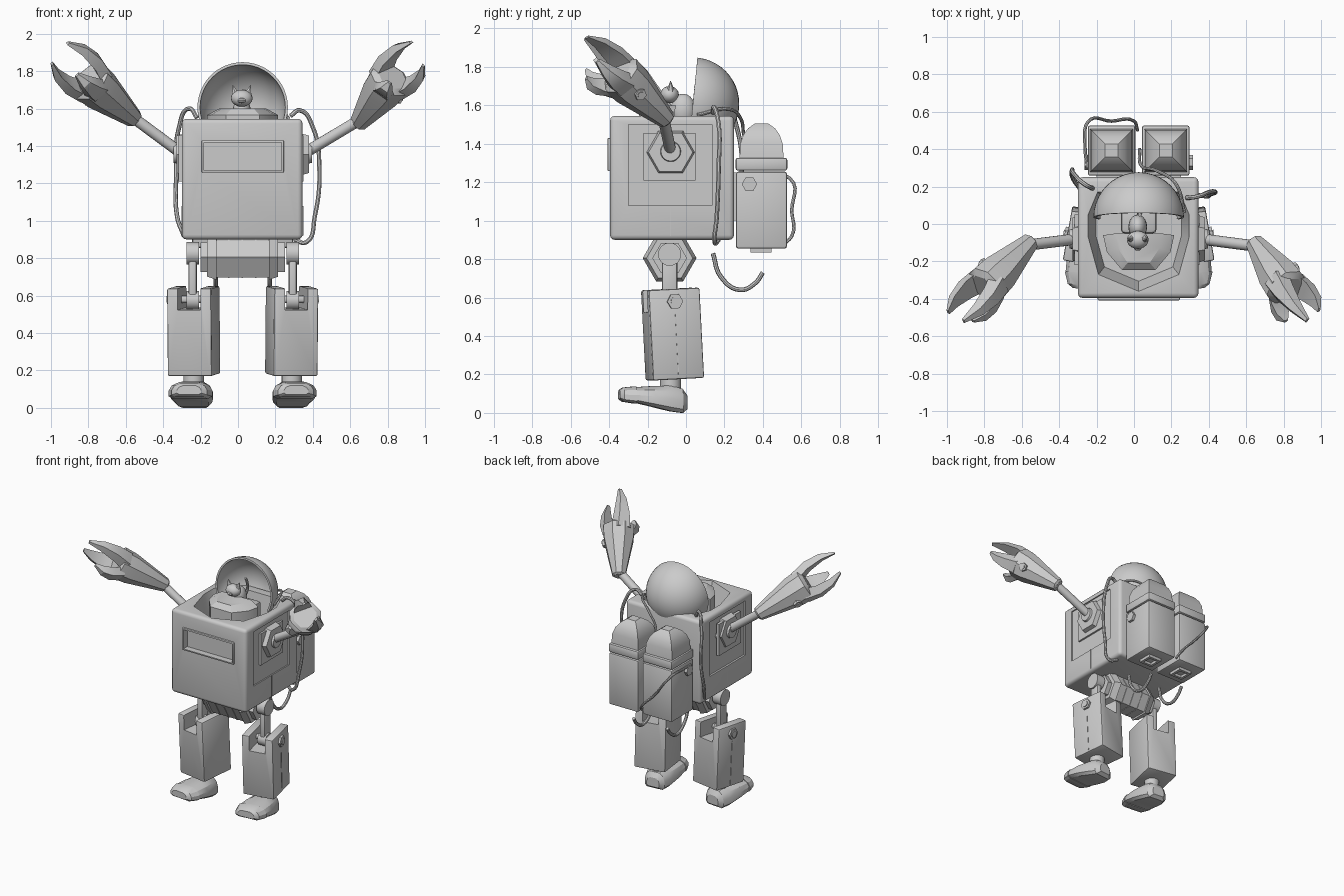
import bpy, bmesh, math
from mathutils import Vector as V, Matrix

if "Cube" in bpy.data.objects:
    bpy.data.objects.remove(bpy.data.objects["Cube"])

GREY = bpy.data.materials.new("light grey")
GREY.diffuse_color = (0.6, 0.6, 0.6, 1)
GREY.use_nodes = True
GREY.node_tree.nodes["Principled BSDF"].inputs["Base Color"].default_value = GREY.diffuse_color
CX = 0.025   # centre line of the body


def finish(name, bm):
    bmesh.ops.recalc_face_normals(bm, faces=bm.faces)
    me = bpy.data.meshes.new(name)
    bm.to_mesh(me)
    bm.free()
    me.materials.append(GREY)
    ob = bpy.data.objects.new(name, me)
    bpy.context.collection.objects.link(ob)
    return ob


def apply(ob, kind, **opts):
    bpy.context.view_layer.objects.active = ob
    mod = ob.modifiers.new(kind, kind)
    for k, v in opts.items():
        setattr(mod, k, v)
    bpy.ops.object.modifier_apply(modifier=mod.name)


def box(name, lo, hi, bevel=0.0, segments=2):
    lo, hi = V(lo), V(hi)
    bm = bmesh.new()
    bmesh.ops.create_cube(bm, size=1)
    for v in bm.verts:
        v.co = (lo + hi) / 2 + v.co * (hi - lo)
    ob = finish(name, bm)
    if bevel:
        apply(ob, 'BEVEL', width=bevel, segments=segments)
    return ob


def cut(ob, cutter):
    apply(ob, 'BOOLEAN', operation='DIFFERENCE', object=cutter, solver='EXACT')
    bpy.data.objects.remove(cutter)


def loft(name, rings):
    bm = bmesh.new()
    vs = [[bm.verts.new(p) for p in r] for r in rings]
    n = len(rings[0])
    for a, b in zip(vs, vs[1:]):
        for i in range(n):
            bm.faces.new((a[i], a[(i + 1) % n], b[(i + 1) % n], b[i]))
    bm.faces.new(vs[0])
    bm.faces.new(vs[-1])
    return finish(name, bm)


def ring(c, d, r, n, turn=0.0):
    q = V(d).to_track_quat('Z', 'Y')
    return [V(c) + q @ V((r * math.cos(turn + 2 * math.pi * i / n),
                          r * math.sin(turn + 2 * math.pi * i / n), 0)) for i in range(n)]


def rod(name, a, b, r1, r2=None, n=16):
    d = V(b) - V(a)
    return loft(name, [ring(a, d, r1, n), ring(b, d, r1 if r2 is None else r2, n)])


def xprism(name, x0, x1, y, z, r, n=6, r2=None):
    # prism along x with corners pointing to front and back
    def sec(x, s):
        return [(x, y + s * math.cos(2 * math.pi * i / n), z + s * math.sin(2 * math.pi * i / n)) for i in range(n)]
    return loft(name, [sec(x0, r), sec(x1, r if r2 is None else r2)])


def ball(name, c, s, seg=20):
    bm = bmesh.new()
    bmesh.ops.create_uvsphere(bm, u_segments=seg, v_segments=seg // 2, radius=1)
    for v in bm.verts:
        v.co = V(c) + v.co * V(s)
    return finish(name, bm)


def cable(name, pts, r=0.012):
    cu = bpy.data.curves.new(name, 'CURVE')
    cu.dimensions = '3D'
    cu.bevel_depth, cu.bevel_resolution, cu.resolution_u = r, 2, 6
    cu.use_fill_caps = True
    sp = cu.splines.new('BEZIER')
    sp.bezier_points.add(len(pts) - 1)
    for bp, p in zip(sp.bezier_points, pts):
        bp.co = p
        bp.handle_left_type = bp.handle_right_type = 'AUTO'
    cu.materials.append(GREY)
    ob = bpy.data.objects.new(name, cu)
    bpy.context.collection.objects.link(ob)
    bpy.ops.object.select_all(action='DESELECT')
    ob.select_set(True)
    bpy.context.view_layer.objects.active = ob
    bpy.ops.object.convert(target='MESH')


# body with cockpit well, window and recessed side panels
body = box("body", (-0.30, -0.395, 0.90), (0.345, 0.25, 1.545), 0.025, 3)
half = [(0.22, 0.17), (0.27, 0.05), (0.27, -0.07), (0.215, -0.27)]
outline = half + [(0, -0.36)] + [(-x, y) for x, y in reversed(half)]
cut(body, loft("well", [[(CX + x * s, y * s, z) for x, y in outline] for s, z in ((0.85, 1.38), (1, 1.545), (1, 1.7))]))
for s in (-1, 1):
    x = CX + s * 0.3225
    cut(body, box("panel_cut", (x - 0.012, -0.30, 1.08), (x + 0.012, 0.135, 1.50)))
    box("shoulder_plate", (x - 0.02, -0.22, 1.21), (x + 0.002, 0.05, 1.455))
    box("side_seam", (x - 0.004, -0.084, 0.92), (x + 0.002, -0.08, 1.08))
frame = box("window_frame", (-0.195, -0.408, 1.257), (0.245, -0.36, 1.43), 0.006)
cut(frame, box("frame_cut", (-0.183, -0.5, 1.269), (0.233, -0.3, 1.418)))
cut(body, box("window_cut", (-0.183, -0.5, 1.269), (0.233, -0.36, 1.418)))

# cockpit console, seat and open dome
arc = [(0.19, -0.06), (0.17, -0.15), (0.09, -0.245), (-0.09, -0.245), (-0.17, -0.15), (-0.19, -0.06)]
loft("console", [[(CX + x * s, y * t, z) for x, y in arc]
                 for s, t, z in ((1, 1, 1.38), (1, 1, 1.565), (0.66, 0.85, 1.60))])
box("seat", (-0.07, -0.05, 1.38), (0.12, 0.12, 1.52), 0.02)
bm = bmesh.new()
bmesh.ops.create_uvsphere(bm, u_segments=40, v_segments=24, radius=0.242,
                          matrix=Matrix.Translation((CX, 0.035, 1.607)))
for co, no in (((0, 0.045, 1.70), (0, -1, 0.1)), ((0, 0, 1.50), (0, 0, -1))):
    bmesh.ops.bisect_plane(bm, geom=bm.verts[:] + bm.edges[:] + bm.faces[:],
                           plane_co=co, plane_no=no, clear_outer=True)
apply(finish("dome", bm), 'SOLIDIFY', thickness=0.014, offset=-1)

# small cat pilot
ball("cat_head", (0.02, -0.085, 1.655), (0.058, 0.048, 0.045))
ball("cat_body", (0.02, -0.015, 1.575), (0.05, 0.065, 0.085))
ball("cat_muzzle", (0.02, -0.125, 1.643), (0.022, 0.018, 0.015), 12)
for s in (-1, 1):
    rod("cat_ear", (0.02 + s * 0.033, -0.08, 1.675), (0.02 + s * 0.048, -0.08, 1.725), 0.022, 0.002, 6)
cable("cat_tail", [(0.02, 0.03, 1.54), (0.03, 0.07, 1.60), (0.035, 0.06, 1.67), (0.03, 0.05, 1.70)], 0.01)

# arms: shoulder joint, rod, flared forearm and three claws
arms = {
    -1: ((-0.555, -0.095, 1.545), (-0.79, -0.33, 1.745),
         ((-0.91, -0.52, 1.95), (-0.995, -0.47, 1.84), (-0.86, -0.52, 1.78))),
    1: ((0.645, -0.10, 1.525), (0.815, -0.34, 1.755),
        ((0.925, -0.515, 1.955), (0.99, -0.46, 1.83), (0.81, -0.52, 1.74)))}
for s, (a, b, tips) in arms.items():
    a, b = V(a), V(b)
    d = (b - a).normalized()
    x = CX + s * 0.31
    xprism("shoulder_hex", x, x + s * 0.045, -0.08, 1.355, 0.13, 6, 0.115)
    xprism("shoulder_hub", x, x + s * 0.06, -0.08, 1.36, 0.065, 20, 0.05)
    rod("upper_arm", (x + s * 0.02, -0.08, 1.362), a + d * 0.03, 0.03)
    L = (b - a).length
    loft("forearm", [ring(a + d * (L * t), d, r, 8, math.pi / 8)
                     for t, r in ((-0.03, 0.035), (0, 0.05), (0.06, 0.055), (0.75, 0.112), (1, 0.118), (1.06, 0.085))])
    n = (V((s, 0, 0)) - d * d.x * s).normalized()
    p = a + d * (L * 0.72)
    rod("forearm_bolt", p + n * 0.08, p + n * 0.118, 0.032, n=6)
    rod("forearm_bolt_cap", p + n * 0.08, p + n * 0.124, 0.018, n=10)
    for tip in tips:
        tip = V(tip)
        out = tip - b
        out = (out - d * out.dot(d)).normalized()
        side = d.cross(out)
        p0 = b + out * 0.075 - d * 0.04
        p3 = tip
        path = [(p0, 0.075, 0.035), (p0.lerp(p3, 0.35) + out * 0.03, 0.06, 0.03),
                (p0.lerp(p3, 0.7) + out * 0.03, 0.038, 0.022), (p3, 0.014, 0.007)]
        loft("claw", [[c + side * (i * w) + out * (j * t) for i, j in ((-1, -1), (1, -1), (0.6, 1), (-0.6, 1))]
                      for c, w, t in path])

# pelvis
xprism("pelvis", -0.125, 0.17, -0.085, 0.805, 0.125)
box("pelvis_block", (-0.125, -0.16, 0.78), (0.17, -0.01, 0.91))
for x in (-0.05, 0.022, 0.095):
    xprism("pelvis_rib", x - 0.004, x + 0.004, -0.085, 0.805, 0.129)
for s in (-1, 1):
    xprism("hip_hex", CX + s * 0.14, CX + s * 0.19, -0.085, 0.805, 0.14, 6, 0.12)
    xprism("hip_collar", CX + s * 0.19, CX + s * 0.225, -0.085, 0.805, 0.09, 6)

# legs
for s in (-1, 1):
    lx = CX + s * 0.2675          # thigh
    kx = CX + s * 0.262           # shin
    box("thigh_bar", (lx - 0.022, -0.125, 0.56), (lx + 0.022, -0.045, 0.82), 0.012)
    for z, r in ((0.825, 0.06), (0.575, 0.05)):
        xprism("thigh_knuckle", lx - 0.034, lx + 0.034, -0.085, z, r, 20)
    pivot = V((kx, -0.07, 0.41))
    turn = (Matrix.Translation(pivot) @ Matrix.Rotation(s * math.radians(10), 4, 'Z')
            @ Matrix.Rotation(math.radians(3), 4, 'X'))
    shin = box("shin", (-0.12, -0.135, -0.235), (0.12, 0.135, 0.235), 0.01)
    cut(shin, box("slot", (-0.062, -0.3, 0.12), (0.062, 0.3, 0.4)))
    bolt = xprism("knee_bolt", s * 0.10, s * 0.135, 0, 0.17, 0.042)
    cap = xprism("knee_bolt_cap", s * 0.10, s * 0.142, 0, 0.17, 0.024, 12)
    axle = xprism("knee_axle", -0.11, 0.11, 0, 0.17, 0.02, 12)
    seam = box("shin_seam", (s * 0.121 - 0.002, -0.002, -0.22), (s * 0.121 + 0.002, 0.002, 0.11))
    # foot as a smooth loft, raised at the toe
    secs = [(-0.345, 0.06, 0.075, 0.115), (-0.325, 0.09, 0.062, 0.128), (-0.26, 0.112, 0.052, 0.134),
            (-0.17, 0.112, 0.03, 0.14), (-0.08, 0.10, 0.008, 0.142), (-0.02, 0.08, 0.0, 0.125), (0.005, 0.05, 0.02, 0.09)]
    prof = [(-0.8, 0), (0.8, 0), (1, 0.15), (1, 0.5), (0.85, 0.8), (0.5, 1), (-0.5, 1), (-0.85, 0.8), (-1, 0.5), (-1, 0.15)]
    foot = loft("foot", [[(u * w, y + 0.07, lo + v * (hi - lo) - 0.41) for u, v in prof] for y, w, lo, hi in secs])
    toe = loft("toe_cap", [[(u * (w + 0.005), y + 0.066, lo - 0.004 + v * (hi - lo + 0.008) - 0.41)
                            for u, v in prof] for y, w, lo, hi in secs[:3]])
    for ob in (shin, bolt, cap, axle, seam):
        ob.matrix_world = turn
    for ob in (foot, toe):
        ob.matrix_world = Matrix.Translation(pivot) @ Matrix.Rotation(s * math.radians(5), 4, 'Z')
    rod("ankle", (kx, -0.08, 0.10), (kx, -0.08, 0.20), 0.055)

# twin back tanks with tapered caps, nozzles and hoses
for s, x in ((-1, -0.12), (1, 0.17)):
    box("tank", (x - 0.125, 0.26, 0.855), (x + 0.125, 0.525, 1.255), 0.012)
    box("tank_lid", (x - 0.127, 0.258, 1.26), (x + 0.127, 0.527, 1.327), 0.012)
    caps = ((1.32, 0.115), (1.40, 0.11), (1.445, 0.095), (1.48, 0.07), (1.505, 0.035))
    loft("tank_cap", [[(x + i * w, 0.393 + j * w, z) for i, j in ((-1, -1), (1, -1), (1, 1), (-1, 1))] for z, w in caps])
    noz = box("nozzle", (x - 0.055, 0.335, 0.833), (x + 0.055, 0.445, 0.87))
    cut(noz, box("nozzle_cut", (x - 0.035, 0.355, 0.8), (x + 0.035, 0.425, 0.853)))
    xprism("tank_bolt", x + s * 0.12, x + s * 0.145, 0.33, 1.19, 0.04)
    cable("lower_hose", [(x, 0.14, 0.83), (x, 0.18, 0.71), (x, 0.28, 0.64), (x, 0.36, 0.675), (x, 0.40, 0.73)])
box("tank_bracket", (-0.20, 0.24, 1.0), (0.25, 0.27, 1.25))

# loose cables
cable("right_cable", [(0.28, 0.14, 1.56), (0.33, 0.145, 1.59), (0.40, 0.17, 1.50), (0.435, 0.17, 1.28),
                      (0.41, 0.16, 1.02), (0.365, 0.15, 0.885), (0.30, 0.17, 0.90)])
cable("left_cable", [(-0.22, 0.19, 1.55), (-0.26, 0.21, 1.60), (-0.315, 0.26, 1.50), (-0.33, 0.29, 1.25),
                     (-0.325, 0.24, 1.02), (-0.29, 0.19, 0.92)])
cable("tank_cable", [(-0.25, 0.30, 1.22), (-0.262, 0.42, 1.23), (-0.25, 0.54, 1.22), (-0.12, 0.55, 1.05),
                     (0.0, 0.55, 0.92), (0.02, 0.50, 0.87)], 0.009)
cable("dome_cable", [(0.27, 0.06, 1.55), (0.22, 0.22, 1.58), (0.12, 0.285, 1.53), (0.04, 0.31, 1.42), (0.03, 0.40, 1.30)], 0.009)

# crisp edges on panels, smooth shading on curves
bpy.ops.object.select_all(action='SELECT')
bpy.ops.object.shade_smooth_by_angle(angle=math.radians(30))
